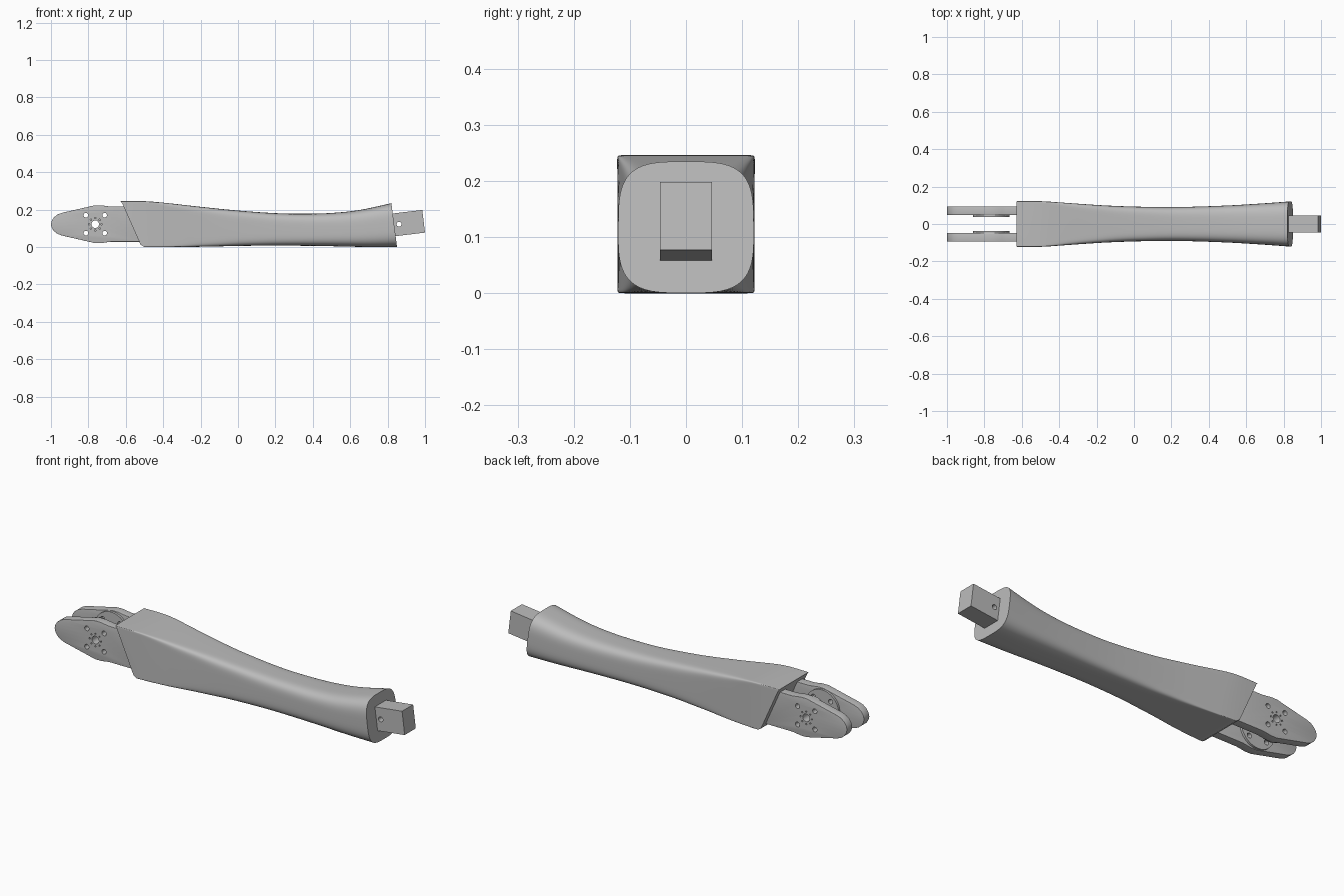
import bpy, bmesh, math

cube = bpy.data.objects.get("Cube")
if cube:
    bpy.data.objects.remove(cube, do_unlink=True)

grey = bpy.data.materials.new("plain_grey")
grey.use_nodes = True
colour = (0.5, 0.5, 0.5, 1)
grey.diffuse_color = colour
grey.node_tree.nodes["Principled BSDF"].inputs["Base Color"].default_value = colour


def smooth(keys, x):
    """Smooth curve through (x, value) keys."""
    last = len(keys) - 1
    x = min(max(x, keys[0][0]), keys[last][0])
    i = next(k for k in range(last) if x <= keys[k + 1][0])

    def slope(k):
        a, b = keys[max(k - 1, 0)], keys[min(k + 1, last)]
        return (b[1] - a[1]) / (b[0] - a[0])

    (x0, v0), (x1, v1) = keys[i], keys[i + 1]
    h = x1 - x0
    t = (x - x0) / h
    s = t * t * (3 - 2 * t)
    return (v0 + (v1 - v0) * s + h * slope(i) * t * (1 - t) ** 2
            - h * slope(i + 1) * t * t * (1 - t))


def finish(obj, angle=35):
    obj.data.materials.clear()
    obj.data.materials.append(grey)
    bpy.ops.object.select_all(action="DESELECT")
    obj.select_set(True)
    bpy.context.view_layer.objects.active = obj
    bpy.ops.object.shade_smooth_by_angle(angle=math.radians(angle))


def circle(cx, cz, r, n=32):
    return [(cx + r * math.cos(2 * math.pi * k / n),
             cz + r * math.sin(2 * math.pi * k / n)) for k in range(n)]


def slab(name, loops, y, half, rim=None):
    """Extrude an outline with holes along y; rim = (x, z, reach, bevel)."""
    curve = bpy.data.curves.new(name, "CURVE")
    curve.dimensions, curve.fill_mode, curve.extrude = "2D", "BOTH", half
    for pts in loops:
        sp = curve.splines.new("POLY")
        sp.points.add(len(pts) - 1)
        for p, (x, z) in zip(sp.points, pts):
            p.co = (x, z, 0, 1)
        sp.use_cyclic_u = True
    temp = bpy.data.objects.new(name + "_outline", curve)
    bpy.context.collection.objects.link(temp)
    bpy.context.view_layer.update()
    mesh = bpy.data.meshes.new_from_object(
        temp.evaluated_get(bpy.context.evaluated_depsgraph_get()))
    bpy.data.objects.remove(temp, do_unlink=True)
    bm = bmesh.new()
    bm.from_mesh(mesh)
    bmesh.ops.remove_doubles(bm, verts=bm.verts, dist=1e-5)
    for v in bm.verts:
        v.co = (v.co.x, y - v.co.z, v.co.y)
    bmesh.ops.recalc_face_normals(bm, faces=bm.faces)
    if rim:
        cx, cz, reach, width = rim
        edges = [e for e in bm.edges if len(e.link_faces) == 2
                 and e.calc_face_angle() > 1.2
                 and abs(e.verts[0].co.y - e.verts[1].co.y) < 1e-4
                 and all(math.hypot(v.co.x - cx, v.co.z - cz) > reach for v in e.verts)]
        bmesh.ops.bevel(bm, geom=edges, offset=width, segments=3,
                        profile=0.5, affect="EDGES", clamp_overlap=True)
    bm.to_mesh(mesh)
    bm.free()
    obj = bpy.data.objects.new(name, mesh)
    bpy.context.collection.objects.link(obj)
    finish(obj)
    return obj


# Handle: loft from a square section to a rounded one, with an S-shaped left end
top = [(-0.63, .245), (-0.5, .245), (-0.4, .237), (-0.2, .215), (0, .195),
       (0.2, .181), (0.35, .178), (0.5, .182), (0.65, .198), (0.85, .241)]
bottom = [(-0.63, 0), (-0.3, 0), (0.1, .007), (0.4, .006), (0.7, 0), (0.85, 0)]
width = [(-0.63, .122), (-0.5, .122), (-0.35, .112), (-0.15, .099), (0.05, .092),
         (0.25, .091), (0.5, .099), (0.7, .111), (0.85, .122)]
sharpness = [(-0.63, 60), (-0.5, 50), (-0.35, 18), (-0.15, 8), (0.1, 5),
             (0.4, 4), (0.85, 3.5)]
left_end = [(0, -.5), (.15, -.556), (.33, -.578), (.6, -.59), (.86, -.605), (1, -.628)]
RING, STEPS = 72, 64


def power(v, p):
    return math.copysign(abs(v) ** p, v)


bm = bmesh.new()
rings = []
for s in range(STEPS + 1):
    t = s / STEPS
    n = smooth(sharpness, -0.6 + 1.44 * t)
    ring = []
    for k in range(RING):
        a = 2 * math.pi * (k + 0.5) / RING - math.pi / 2
        f = 0.5 + 0.5 * power(math.sin(a), 2 / n)
        start, end = smooth(left_end, f), 0.85 - 0.03 * f
        x = start + (end - start) * t
        lo, hi = smooth(bottom, x), smooth(top, x)
        ring.append(bm.verts.new((x, smooth(width, x) * power(math.cos(a), 2 / n),
                                  lo + (hi - lo) * f)))
    rings.append(ring)
for r0, r1 in zip(rings, rings[1:]):
    for k in range(RING):
        j = (k + 1) % RING
        bm.faces.new((r0[k], r0[j], r1[j], r1[k]))
for ring in (rings[0], rings[-1]):
    for k in range(RING // 2 - 1):
        bm.faces.new((ring[k], ring[k + 1], ring[-k - 2], ring[-k - 1]))
bmesh.ops.recalc_face_normals(bm, faces=bm.faces)
mesh = bpy.data.meshes.new("handle")
bm.to_mesh(mesh)
bm.free()
handle = bpy.data.objects.new("handle", mesh)
bpy.context.collection.objects.link(handle)
finish(handle, 40)

# Clevis arms with pivot bosses
PX, PZ = -0.763, 0.122
upper = [(-.5, .094), (-.68, .094), (-.705, .097), (-.73, .101), (-.765, .101),
         (-.80, .093), (-.94, .061), (-.965, .052), (-.985, .036), (-.996, .018)]
outline = ([(x, PZ + h) for x, h in upper] + [(-1, PZ)]
           + [(x, PZ - h) for x, h in reversed(upper)])
holes = [circle(PX, PZ, .02)]
holes += [circle(PX + i * .05, PZ + j * .048, .0125, 20) for i in (-1, 1) for j in (-1, 1)]
pins = [circle(x, z, .004, 10) for x, z in circle(PX, PZ, .033, 8)]
for side, label in ((-1, "front"), (1, "back")):
    slab(label + "_arm", [outline] + holes + pins, side * .071, .022, (PX, PZ, .09, .007))
    slab(label + "_boss", [circle(PX, PZ, .097, 64)] + holes, side * .044, .006)

# Tilted square peg with a cross hole
peg = [(.80, .053), (1, .077), (.985, .198), (.785, .174)]
slab("peg", [peg, circle(.861, .122, .013, 20)], 0, .046)
